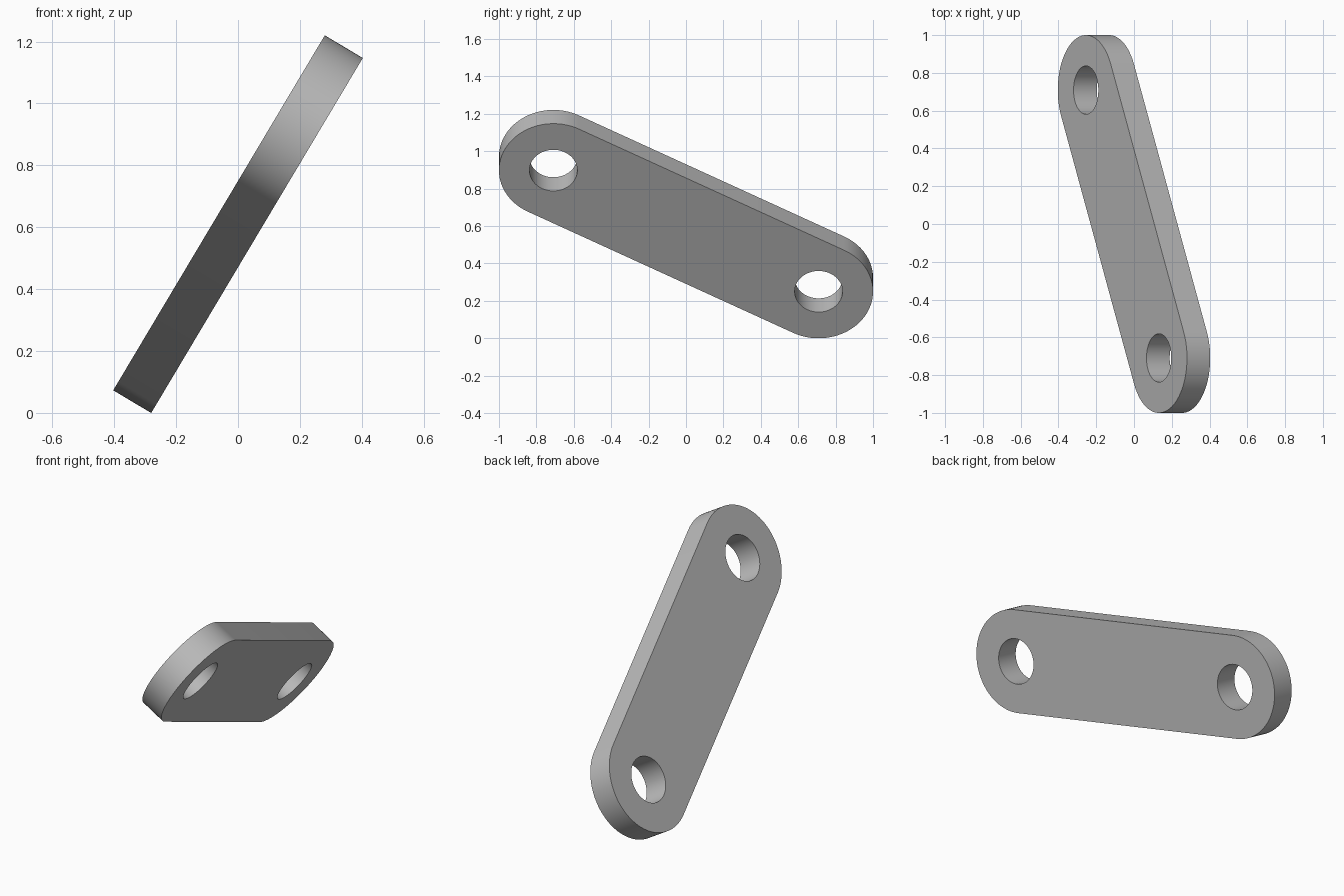
import bpy
import bmesh
from math import radians, cos, sin, atan2, pi, tau
from mathutils import Vector

cube = bpy.data.objects.get("Cube")
if cube:
    bpy.data.objects.remove(cube, do_unlink=True)

PIN = Vector((0.377, -0.709, 0))     # centre of one pin hole; the other is opposite
END_RADIUS, HOLE_RADIUS, THICKNESS = 0.291, 0.128, 0.143
TILT = radians(-59.2)
STEPS = 48                           # segments per half circle


def arc(centre, radius, start, sweep, count):
    return [centre + radius * Vector((cos(start + sweep * i / count),
                                      sin(start + sweep * i / count), 0))
            for i in range(count)]


def add_loop(bm, points):
    verts = [bm.verts.new(p - Vector((0, 0, THICKNESS / 2))) for p in points]
    return [bm.edges.new((a, b)) for a, b in zip(verts, verts[1:] + verts[:1])]


# Flat link profile: rounded bar outline with a hole at each end
bm = bmesh.new()
along = atan2(PIN.y, PIN.x)
outline, edges = [], []
for centre, angle in ((PIN, along), (-PIN, along + pi)):
    end = arc(centre, END_RADIUS, angle - pi / 2, pi, STEPS)
    end.append(centre + END_RADIUS * Vector((cos(angle + pi / 2), sin(angle + pi / 2), 0)))
    outline += end
    edges += add_loop(bm, arc(centre, HOLE_RADIUS, 0, tau, 2 * STEPS))
edges += add_loop(bm, outline)
bmesh.ops.triangle_fill(bm, edges=edges, use_beauty=True)

# Thicken the profile into a plate
extruded = bmesh.ops.extrude_face_region(bm, geom=bm.faces[:])["geom"]
bmesh.ops.translate(bm, vec=(0, 0, THICKNESS),
                    verts=[g for g in extruded if isinstance(g, bmesh.types.BMVert)])
bmesh.ops.recalc_face_normals(bm, faces=bm.faces[:])
mesh = bpy.data.meshes.new("link_plate")
bm.to_mesh(mesh)
bm.free()

# Material
grey = bpy.data.materials.new("plain_grey")
grey.use_nodes = True
grey.diffuse_color = (0.5, 0.5, 0.5, 1)
grey.node_tree.nodes["Principled BSDF"].inputs["Base Color"].default_value = (0.5, 0.5, 0.5, 1)
mesh.materials.append(grey)

# Tilted link resting on the ground
link = bpy.data.objects.new("link_plate", mesh)
link.rotation_euler.y = TILT
link.location.z = 0.61
bpy.context.collection.objects.link(link)
bpy.ops.object.select_all(action="DESELECT")
link.select_set(True)
bpy.context.view_layer.objects.active = link
bpy.ops.object.shade_smooth_by_angle(angle=radians(30))
